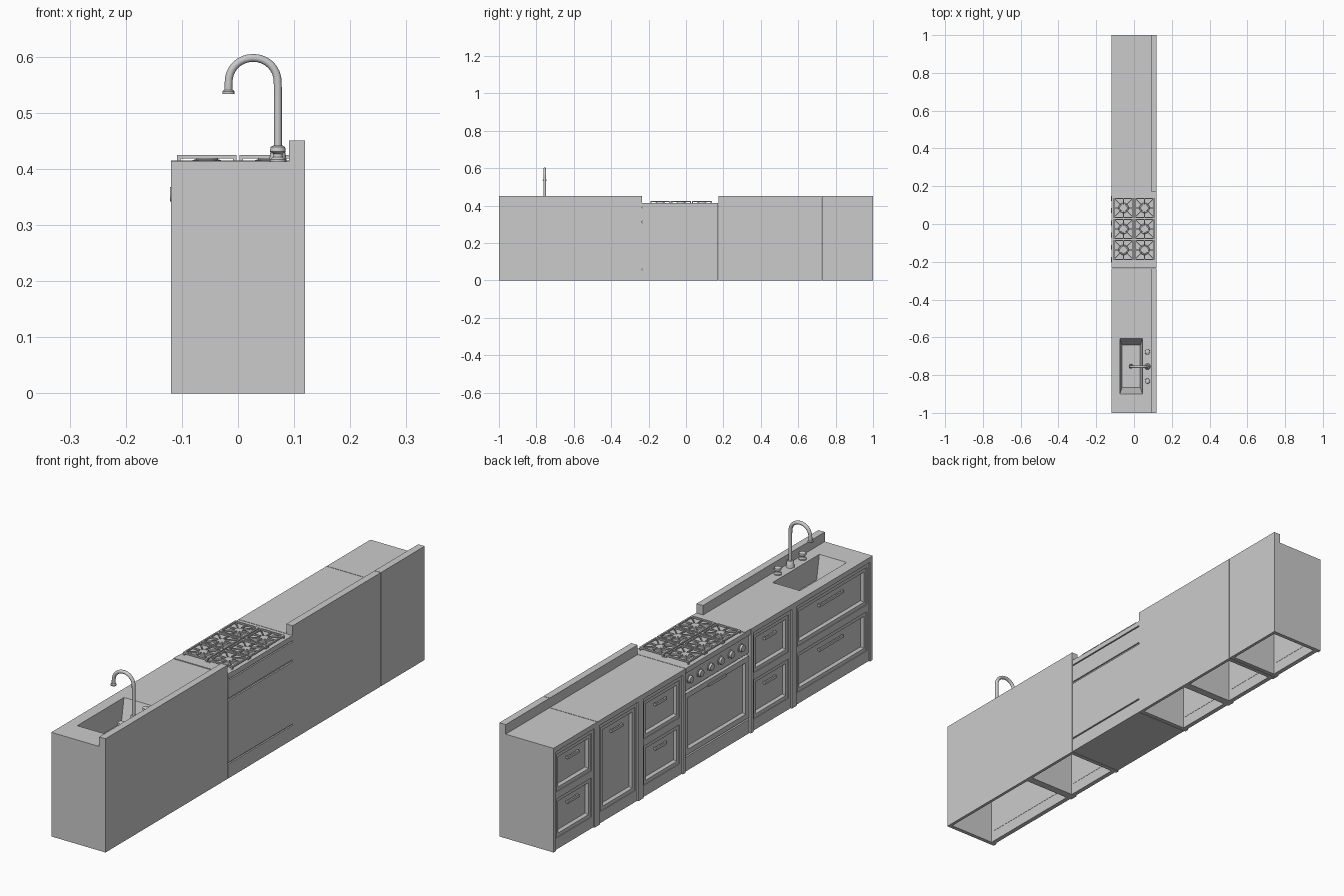
import bpy, bmesh, math
from mathutils import Vector, Matrix

if "Cube" in bpy.data.objects:
    bpy.data.objects.remove(bpy.data.objects["Cube"])

grey = bpy.data.materials.new("plain_grey")
grey.use_nodes = True
grey.diffuse_color = (0.6, 0.6, 0.6, 1)
grey.node_tree.nodes["Principled BSDF"].inputs["Base Color"].default_value = (0.6, 0.6, 0.6, 1)

FRONT, BACK, TOP = -0.119, 0.119, 0.413   # cabinet fronts face -x
FRAME, DRAWER = -0.113, -0.110            # stepped front planes


def finish(name, bm, smooth=False):
    bmesh.ops.recalc_face_normals(bm, faces=bm.faces)
    mesh = bpy.data.meshes.new(name)
    bm.to_mesh(mesh)
    bm.free()
    mesh.materials.append(grey)
    ob = bpy.data.objects.new(name, mesh)
    bpy.context.collection.objects.link(ob)
    if smooth:
        bpy.ops.object.select_all(action='DESELECT')
        ob.select_set(True)
        bpy.context.view_layer.objects.active = ob
        bpy.ops.object.shade_smooth_by_angle(angle=math.radians(40))
    return ob


def add_box(bm, x, y, z):
    size = [b - a for a, b in (x, y, z)]
    mid = [(a + b) / 2 for a, b in (x, y, z)]
    bmesh.ops.create_cube(bm, size=1, matrix=Matrix.Translation(mid) @ Matrix.Diagonal(size + [1]))


def boxes(name, *parts):
    bm = bmesh.new()
    for part in parts:
        add_box(bm, *part)
    return finish(name, bm)


def lathe(name, origin, profile, axis='Z', segments=20):
    """Revolve (radius, height) pairs around an axis through origin."""
    bm = bmesh.new()
    vs = [bm.verts.new((r, 0, h)) for r, h in profile]
    es = [bm.edges.new(p) for p in zip(vs, vs[1:])]
    bmesh.ops.spin(bm, geom=vs + es, cent=(0, 0, 0), axis=(0, 0, 1),
                   angle=math.tau, steps=segments)
    bmesh.ops.remove_doubles(bm, verts=bm.verts, dist=1e-5)
    if axis == 'X':
        bmesh.ops.rotate(bm, verts=bm.verts, matrix=Matrix.Rotation(-math.pi / 2, 3, 'Y'))
    bmesh.ops.translate(bm, verts=bm.verts, vec=origin)
    return finish(name, bm, True)


def panel(name, x, y, z, border=0.02, depth=0.010):
    """Front with a flat border and a bevelled, sunken centre."""
    bm = bmesh.new()
    add_box(bm, (x, x + 0.016), y, z)
    bm.normal_update()
    face = min(bm.faces, key=lambda f: f.calc_center_median().x)
    bmesh.ops.inset_region(bm, faces=[face], thickness=border)
    bmesh.ops.inset_region(bm, faces=[face], thickness=0.009, depth=-depth)
    return finish(name, bm)


def handle(name, x, y, z, length):
    """Bar pull on two short standoffs."""
    a, b = y - length / 2, y + length / 2
    boxes(name, ((x - 0.010, x - 0.004), (a, b), (z - 0.005, z + 0.005)),
          ((x - 0.005, x + 0.001), (a, a + 0.006), (z - 0.004, z + 0.004)),
          ((x - 0.005, x + 0.001), (b - 0.006, b), (z - 0.004, z + 0.004)))


def cabinet(name, y0, y1, rows, pull, post=0.016, top=True):
    w = 0.012
    inner = (y0 + post, y1 - post)
    # open-bottomed carcass
    boxes(name + "_carcass",
          ((BACK - w, BACK), (y0, y1), (0, TOP)),
          ((FRAME, BACK - w), (y0, y0 + post), (0, TOP - 0.02)),
          ((FRAME, BACK - w), (y1 - post, y1), (0, TOP - 0.02)))
    if top:
        boxes(name + "_worktop", ((FRONT, BACK), (y0, y1), (TOP - 0.02, TOP)))
    boxes(name + "_posts", ((FRONT, FRAME), (y0, y0 + post), (0, TOP - 0.02)),
          ((FRONT, FRAME), (y1 - post, y1), (0, TOP - 0.02)))
    # rails between the fronts
    edges = [0] + [v for r in rows for v in r] + [TOP - 0.02]
    rails = [((FRAME, -0.095), inner, (a, b)) for a, b in zip(edges[::2], edges[1::2])]
    s = 0.012
    stiles = [((FRAME, -0.095), (inner[0], inner[0] + s), (0, TOP - 0.02)),
              ((FRAME, -0.095), (inner[1] - s, inner[1]), (0, TOP - 0.02))]
    boxes(name + "_face_frame", *rails, *stiles)
    for i, (a, b) in enumerate(rows):
        panel(f"{name}_front_{i}", DRAWER, (inner[0] + s, inner[1] - s), (a, b))
        handle(f"{name}_handle_{i}", DRAWER + 0.008, (y0 + y1) / 2, b - 0.042, pull)


def backsplash(name, y0, y1):
    boxes(name, ((0.091, BACK), (y0, y1), (TOP, 0.451)))


# Cabinets
drawers = [(0.045, 0.200), (0.228, 0.376)]
door = [(0.045, 0.376)]
cabinet("end_drawers", 0.726, 1, drawers, 0.07)
cabinet("door_cabinet", 0.452, 0.724, door, 0.07)
cabinet("left_drawers", 0.173, 0.452, drawers, 0.07)
cabinet("right_drawers", -0.51, -0.236, drawers, 0.07)
cabinet("sink_drawers", -1, -0.51, drawers, 0.15, top=False)
backsplash("end_backsplash", 0.726, 1)
backsplash("left_backsplash", 0.173, 0.724)
backsplash("right_backsplash", -1, -0.236)

# Sink worktop with an opening, and a tapered basin
sx, sy = (-0.075, 0.045), (-0.90, -0.607)
slab = (TOP - 0.02, TOP)
boxes("sink_worktop", ((FRONT, sx[0]), (-1, -0.51), slab), ((sx[1], BACK), (-1, -0.51), slab),
      (sx, (-1, sy[0]), slab), (sx, (sy[1], -0.51), slab))
bm = bmesh.new()
rings = []
for dx, dy, z in ((0, 0, TOP), (0.012, 0.034, TOP - 0.085)):
    (a, b), (c, d) = (sx[0] + dx, sx[1] - dx), (sy[0] + dy, sy[1] - dy)
    rings.append([bm.verts.new((x, y, z)) for x, y in ((a, c), (b, c), (b, d), (a, d))])
for i in range(4):
    j = (i + 1) % 4
    bm.faces.new((rings[0][i], rings[0][j], rings[1][j], rings[1][i]))
bm.faces.new(rings[1])
basin = finish("sink_basin", bm)
basin.data.flip_normals()
shell = basin.modifiers.new("thickness", 'SOLIDIFY')
shell.thickness = 0.004
shell.offset = -1
lathe("sink_drain", (-0.015, -0.753, TOP - 0.085),
      [(0, 0.001), (0.009, 0.001), (0.011, 0.003), (0.014, 0.003), (0.014, 0)])

# Tap with a swan neck
TX, TY = 0.071, -0.755
lathe("tap_base", (TX, TY, TOP),
      [(0.016, 0), (0.015, 0.006), (0.012, 0.023), (0.010, 0.025), (0.006, 0.025)])
curve = bpy.data.curves.new("tap_neck", 'CURVE')
curve.dimensions = '3D'
curve.bevel_depth = 0.007
curve.bevel_resolution = 4
curve.use_fill_caps = True
path = [(TX, TOP + 0.02), (TX, 0.545)]
for i in range(1, 16):
    t = math.pi * i / 16
    path.append((0.027 + 0.044 * math.cos(t), 0.552 + 0.046 * math.sin(t) ** 0.9))
path += [(-0.017, 0.550), (-0.017, 0.538)]
line = curve.splines.new('POLY')
line.points.add(len(path) - 1)
for p, (x, z) in zip(line.points, path):
    p.co = (x, TY, z, 1)
line.use_smooth = True
curve.materials.append(grey)
bpy.context.collection.objects.link(bpy.data.objects.new("tap_neck", curve))
lathe("tap_spout", (-0.017, TY, 0.534),
      [(0, 0), (0.011, 0), (0.011, 0.004), (0.008, 0.007), (0.006, 0.007)])
for side, y in (("left", -0.677), ("right", -0.832)):
    lathe(side + "_tap_knob", (TX, y, TOP),
          [(0.014, 0), (0.014, 0.004), (0.009, 0.008), (0.008, 0.014),
           (0.014, 0.018), (0.013, 0.026), (0.008, 0.029), (0, 0.029)])

# Cooker body: stacked sections separated by narrow grooves
c0, c1 = -0.234, 0.171
cy = (c0, c1)
boxes("cooker_core", ((-0.099, BACK - 0.006), (c0 + 0.001, c1 - 0.001), (0.002, 0.40)))
boxes("cooker_plinth", ((-0.113, BACK), cy, (0, 0.056)))
boxes("cooker_back", ((0.09, BACK), cy, (0.062, 0.308)))
boxes("control_panel", ((-0.110, BACK), cy, (0.317, 0.388)))
boxes("cooktop", ((FRONT, BACK), cy, (0.393, TOP)))
boxes("cooktop_trim", ((FRONT, BACK), (c0, -0.199), (TOP, TOP + 0.002)))
panel("oven_door", -0.113, cy, (0.062, 0.308), 0.03)
handle("oven_handle", -0.107, (c0 + c1) / 2, 0.288, 0.11)
for i in range(6):
    lathe(f"knob_{i}", (-0.109, 0.135 - i * 0.0645, 0.355),
          [(0.018, 0), (0.018, 0.003), (0.014, 0.004), (0.013, 0.012), (0, 0.012)], 'X')


# Burners and grates
def grate(name, cx, cy, half=0.053, bar=0.006):
    bm = bmesh.new()
    z = (TOP + 0.006, TOP + 0.012)
    for s in (-1, 1):
        a, b = sorted((s * half, s * (half - bar)))
        add_box(bm, (cx + a, cx + b), (cy - half, cy + half), z)
        add_box(bm, (cx - half, cx + half), (cy + a, cy + b), z)
        for t in (-1, 1):
            fx, fy = cx + s * (half - bar / 2), cy + t * (half - bar / 2)
            add_box(bm, (fx - 0.003, fx + 0.003), (fy - 0.003, fy + 0.003), (TOP, z[0]))
    for k in range(8):
        reach = (half - 0.003) * (math.sqrt(2) if k % 2 else 1)
        spoke = bmesh.new()
        add_box(spoke, (0.016, reach), (-0.002, 0.002), z)
        turn = Matrix.Translation((cx, cy, 0)) @ Matrix.Rotation(k * math.pi / 4, 4, 'Z')
        spoke.transform(turn)
        tmp = bpy.data.meshes.new("spoke")
        spoke.to_mesh(tmp)
        spoke.free()
        bm.from_mesh(tmp)
        bpy.data.meshes.remove(tmp)
    finish(name, bm)
    lathe(name + "_burner", (cx, cy, TOP),
          [(0.027, 0), (0.025, 0.003), (0.020, 0.004), (0.019, 0.008), (0, 0.008)])


for row in range(3):
    for col, x in enumerate((-0.0555, 0.0555)):
        grate(f"grate_{row}_{col}", x, 0.085 - row * 0.111)
